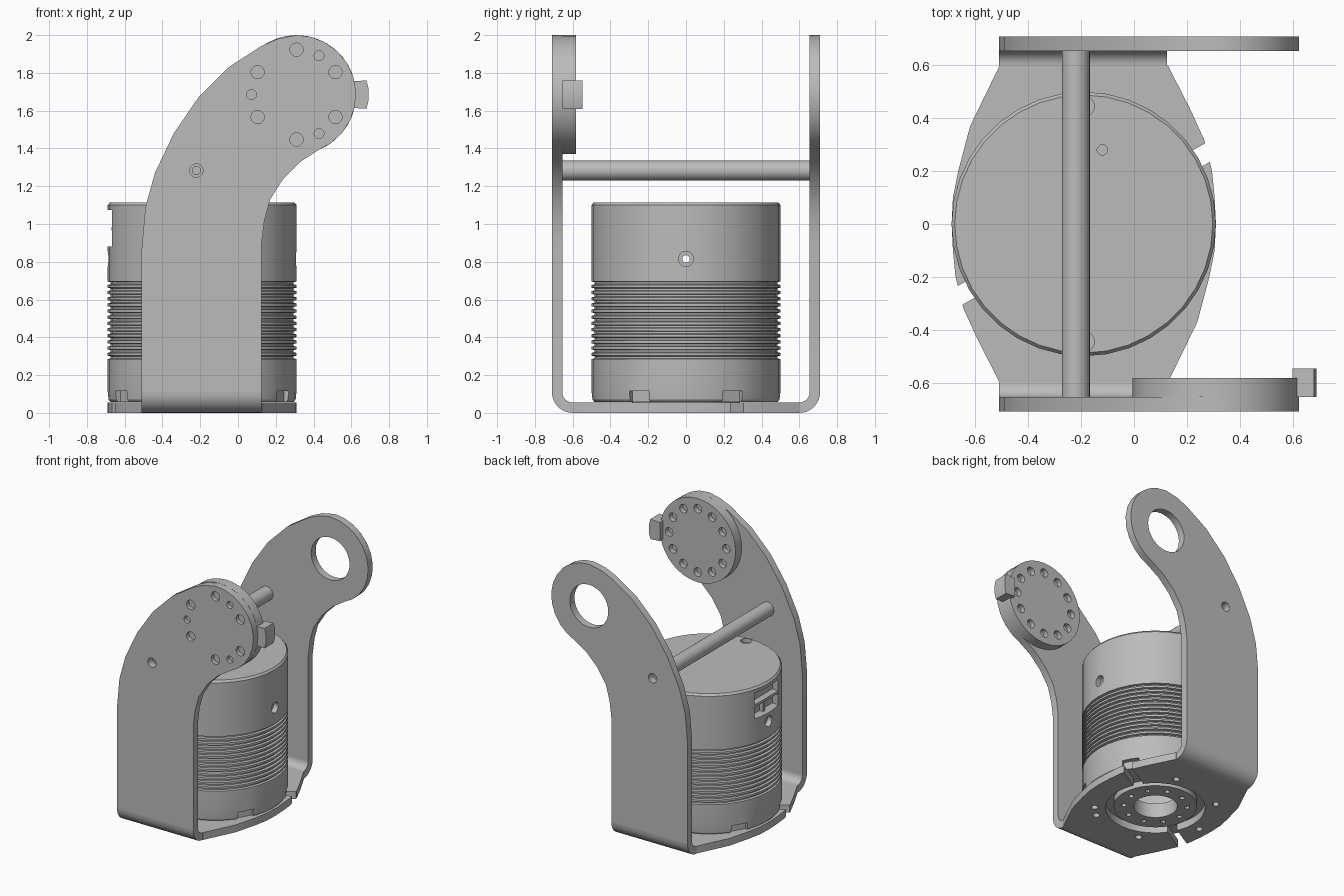
import bpy, bmesh
from math import sin, cos, pi, radians
from mathutils import Vector, Matrix

if "Cube" in bpy.data.objects:
    bpy.data.objects.remove(bpy.data.objects["Cube"], do_unlink=True)

grey = bpy.data.materials.new("plain grey")
grey.use_nodes = True
colour = (0.5, 0.5, 0.5, 1)
grey.diffuse_color = colour
grey.node_tree.nodes["Principled BSDF"].inputs["Base Color"].default_value = colour

BODY_X = -0.19           # axis of the motor body
HEAD = (0.31, 1.685)     # centre of the arm heads (x, z)
ROD = (-0.22, 1.283)     # centre of the cross rod (x, z)


def finish(name, bm):
    bmesh.ops.recalc_face_normals(bm, faces=bm.faces)
    mesh = bpy.data.meshes.new(name)
    bm.to_mesh(mesh)
    bm.free()
    mesh.materials.append(grey)
    obj = bpy.data.objects.new(name, mesh)
    bpy.context.collection.objects.link(obj)
    return obj


def prism(name, points, axis, a, b):
    """Extrude a 2D outline along an axis from a to b."""
    place = {"x": lambda u, v, t: (t, u, v),
             "y": lambda u, v, t: (u, t, v),
             "z": lambda u, v, t: (u, v, t)}[axis]
    bm = bmesh.new()
    face = bm.faces.new([bm.verts.new(place(u, v, a)) for u, v in points])
    moved = bmesh.ops.extrude_face_region(bm, geom=[face])["geom"]
    shift = Vector(place(0, 0, b - a))
    bmesh.ops.translate(bm, vec=shift, verts=[g for g in moved if isinstance(g, bmesh.types.BMVert)])
    return finish(name, bm)


def arc(cx, cy, r, start, end, n):
    return [(cx + r * cos(radians(start + (end - start) * i / n)),
             cy + r * sin(radians(start + (end - start) * i / n))) for i in range(n + 1)]


def rod(name, centre, r, axis, a, b, n=20):
    return prism(name, arc(*centre, r, 0, 360, n)[:-1], axis, a, b)


def box(name, low, high, turn=0, pivot=(0, 0, 0)):
    obj = prism(name, [(low[0], low[1]), (high[0], low[1]), (high[0], high[1]), (low[0], high[1])],
                "z", low[2], high[2])
    if turn:
        p = Matrix.Translation(pivot)
        obj.data.transform(p @ Matrix.Rotation(radians(turn), 4, "Z") @ p.inverted())
    return obj


def cut(obj, cutters):
    for cutter in cutters:
        mod = obj.modifiers.new("cut", "BOOLEAN")
        mod.operation, mod.solver, mod.object = "DIFFERENCE", "EXACT", cutter
        bpy.context.view_layer.update()
        graph = bpy.context.evaluated_depsgraph_get()
        mesh = bpy.data.meshes.new_from_object(obj.evaluated_get(graph))
        obj.modifiers.clear()
        obj.data = mesh
        bpy.data.objects.remove(cutter, do_unlink=True)


def around(centre, r, angles):
    return [(centre[0] + r * cos(radians(a)), centre[1] + r * sin(radians(a))) for a in angles]


# Curved arms
outer = [(-0.51, 0.11), (-0.51, 0.87), (-0.49, 1.09), (-0.44, 1.27), (-0.34, 1.48),
         (-0.21, 1.67), (-0.05, 1.83), (0.12, 1.94), (0.21, 1.98)]
inner = [(0.44, 1.40), (0.33, 1.33), (0.24, 1.24), (0.17, 1.13), (0.14, 1.02),
         (0.125, 0.9), (0.125, 0.11)]
outline = outer + arc(*HEAD, 0.315, 90, -55, 10) + inner
front_arm = prism("front_arm", outline, "y", -0.71, -0.655)
rear_arm = prism("rear_arm", outline, "y", 0.655, 0.71)
cut(front_arm, [rod("c", p, 0.035, "y", -0.8, -0.68) for p in around(HEAD, 0.238, range(30, 390, 60))]
    + [rod("c", p, 0.026, "y", -0.8, -0.68) for p in around(HEAD, 0.238, (60, 180, 300))]
    + [rod("c", ROD, 0.035, "y", -0.8, -0.6)])
cut(rear_arm, [rod("c", HEAD, 0.16, "y", 0.6, 0.8, 32), rod("c", ROD, 0.035, "y", 0.6, 0.8)])

# Rounded bends joining the arms to the base
for name, side in (("front_bend", -1), ("rear_bend", 1)):
    section = arc(0.6, 0.11, 0.11, -90, 0, 8) + arc(0.6, 0.11, 0.055, 0, -90, 8)
    prism(name, [(side * y, z) for y, z in section], "x", -0.51, 0.125)

# Base plate, the same after half a turn, with ring opening and slots
half = [(0.475, -0.2), (0.495, -0.1), (0.5, 0), (0.495, 0.1), (0.485, 0.2), (0.455, 0.32),
        (0.4, 0.44), (0.318, 0.6)]
half = [(0.318, -0.6), (0.43, -0.37)] + half
base_plate = prism("base_plate", [(BODY_X + s * u, s * v) for s in (1, -1) for u, v in half],
                   "z", 0, 0.055)
axis = (BODY_X, 0)
pivot = (BODY_X, 0, 0)
cut(base_plate, [rod("c", axis, 0.34, "z", -0.1, 0.2, 32)]
    + [box("c", (BODY_X + 0.3, -0.035, -0.1), (BODY_X + 0.7, 0.035, 0.2), turn, pivot)
       for turn in (30, 210)]
    + [rod("c", p, 0.024, "z", -0.1, 0.2, 12)
       for p in around(axis, 0.415, (70, 133, 184, 246, 306, 321))])

# Hollow motor body with cooling ribs
profile = [(0.15, 0.12), (0.15, 0.012), (0.285, 0.012), (0.285, 0.058), (0.485, 0.058),
           (0.495, 0.07), (0.5, 0.115)]
ribs, low, high = 13, 0.285, 0.71
pitch = (high - low) / ribs
for i in range(ribs):
    z = low + i * pitch
    profile += [(0.5, z), (0.484, z + 0.004), (0.484, z + pitch * 0.45), (0.5, z + pitch * 0.55)]
profile += [(0.5, high), (0.5, 1.1), (0.488, 1.115), (0, 1.115)]
profile = [(0, 1.06), (0.4, 1.06), (0.4, 0.12)] + profile
bm = bmesh.new()
verts = [bm.verts.new((BODY_X + r, 0, z)) for r, z in profile]
edges = [bm.edges.new(pair) for pair in zip(verts, verts[1:])]
bmesh.ops.spin(bm, geom=verts + edges, cent=pivot, axis=(0, 0, 1), angle=2 * pi, steps=36)
bmesh.ops.remove_doubles(bm, verts=bm.verts, dist=0.0005)
body = finish("motor_body", bm)
screw = (0, 0.815)
cut(body, [rod("c", screw, 0.02, "x", -0.9, 0.6, 12),
           rod("c", screw, 0.04, "x", 0.27, 0.6), rod("c", screw, 0.04, "x", -0.9, -0.65),
           box("c", (-0.8, -0.14, 0.88), (-0.62, 0.14, 1.075)),
           rod("c", (-0.12, 0.28), 0.02, "z", 1.085, 1.3, 12),
           rod("c", (BODY_X, 0.445), 0.04, "z", 1.085, 1.3),
           rod("c", (BODY_X, -0.445), 0.04, "z", 1.085, 1.3)]
    + [box("c", (BODY_X + 0.465, -0.06, 0.0), (BODY_X + 0.7, 0.06, 0.115), turn, pivot)
       for turn in (30, 150, 210, 330)]
    + [rod("c", p, 0.018, "z", -0.1, 0.05, 12) for p in around(axis, 0.215, range(0, 360, 36))])

# Connector window bars
box("window_crossbar", (-0.67, -0.14, 0.965), (-0.615, 0.14, 0.985))
box("window_post", (-0.65, -0.01, 0.88), (-0.615, 0.01, 0.965))

# Cross rod with screw holes in its ends
cross_rod = rod("cross_rod", ROD, 0.053, "y", -0.655, 0.655, 24)
cut(cross_rod, [rod("c", ROD, 0.022, "y", -0.8, -0.56, 12), rod("c", ROD, 0.022, "y", 0.56, 0.8, 12)])

# Pivot disc and its side tab
pivot_disc = rod("pivot_disc", HEAD, 0.315, "y", -0.655, -0.582, 36)
cut(pivot_disc, [rod("c", p, 0.032, "y", -0.62, -0.5, 16)
                 for p in around(HEAD, 0.238, range(0, 360, 30))])
prism("side_tab", [(0.6, 1.615), (0.68, 1.61), (0.69, 1.65), (0.69, 1.72), (0.68, 1.76), (0.6, 1.755)],
      "y", -0.655, -0.547)

# Smooth shading with sharp edges kept
bpy.ops.object.select_all(action="DESELECT")
for obj in bpy.context.collection.objects:
    if obj.type == "MESH" and obj.data.materials and obj.data.materials[0] == grey:
        obj.select_set(True)
        bpy.context.view_layer.objects.active = obj
bpy.ops.object.shade_smooth_by_angle(angle=radians(30))
